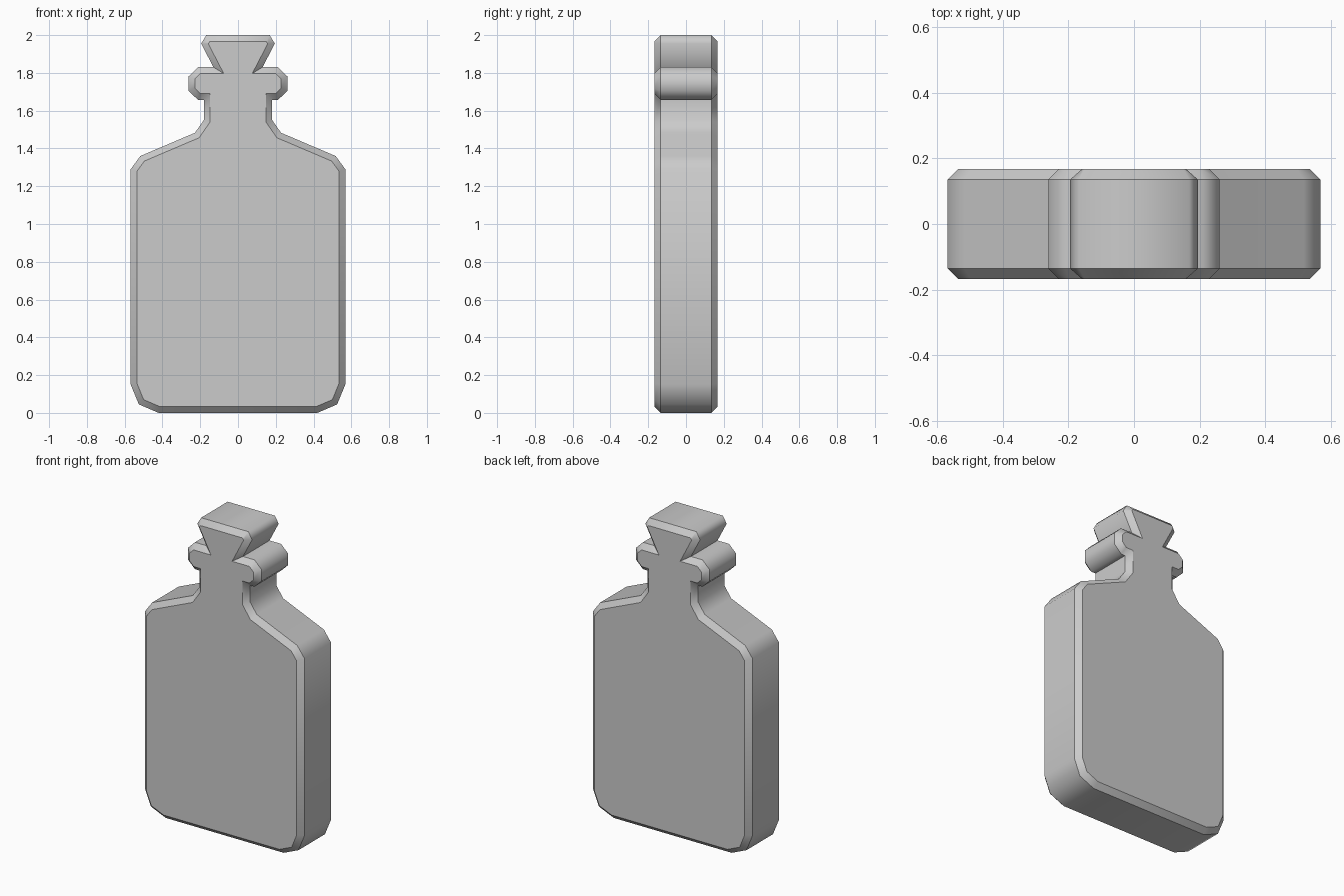
import bpy, bmesh, math
from mathutils import Vector

if "Cube" in bpy.data.objects:
    bpy.data.objects.remove(bpy.data.objects["Cube"])

HALF_DEPTH, BEVEL = 0.168, 0.033

# Right half of the bottle outline (x, z), from base to cork top
half = [(0.42, 0), (0.525, 0.045), (0.568, 0.15), (0.568, 1.29), (0.517, 1.36),
        (0.228, 1.483), (0.181, 1.55), (0.181, 1.657),            # shoulder, neck
        (0.212, 1.657), (0.261, 1.705), (0.261, 1.782), (0.212, 1.83),  # lip
        (0.13, 1.83), (0.195, 1.955), (0.168, 2.0)]               # cork
outline = [Vector(p) for p in half + [(-x, z) for x, z in reversed(half)]]


def inset(points, d):
    """Offset a counterclockwise outline inwards with mitred corners."""
    result = []
    for i, p in enumerate(points):
        a = (p - points[i - 1]).normalized()
        b = (points[(i + 1) % len(points)] - p).normalized()
        na, nb = Vector((-a.y, a.x)), Vector((-b.y, b.x))
        result.append(p + (na + nb) * d / (1 + na.dot(nb)))
    return result


inner = inset(outline, BEVEL)
bm = bmesh.new()
layers = [(inner, -HALF_DEPTH), (outline, BEVEL - HALF_DEPTH),
          (outline, HALF_DEPTH - BEVEL), (inner, HALF_DEPTH)]
rings = [[bm.verts.new((p.x, y, p.y)) for p in pts] for pts, y in layers]

# Flat front and back, joined by bevelled side walls
bm.faces.new(rings[0])
bm.faces.new(rings[3][::-1])
n = len(outline)
for r0, r1 in zip(rings, rings[1:]):
    for i in range(n):
        j = (i + 1) % n
        bm.faces.new((r0[i], r1[i], r1[j], r0[j]))
bmesh.ops.recalc_face_normals(bm, faces=bm.faces[:])

# Keep the bevel borders crisp
for ring in rings:
    for i in range(n):
        bm.edges.get((ring[i], ring[(i + 1) % n])).smooth = False

mesh = bpy.data.meshes.new("corked_bottle")
bm.to_mesh(mesh)
bm.free()
bottle = bpy.data.objects.new("corked_bottle", mesh)
bpy.context.collection.objects.link(bottle)
bpy.context.view_layer.objects.active = bottle
bottle.select_set(True)
bpy.ops.object.shade_smooth_by_angle(angle=math.radians(65), keep_sharp_edges=True)
